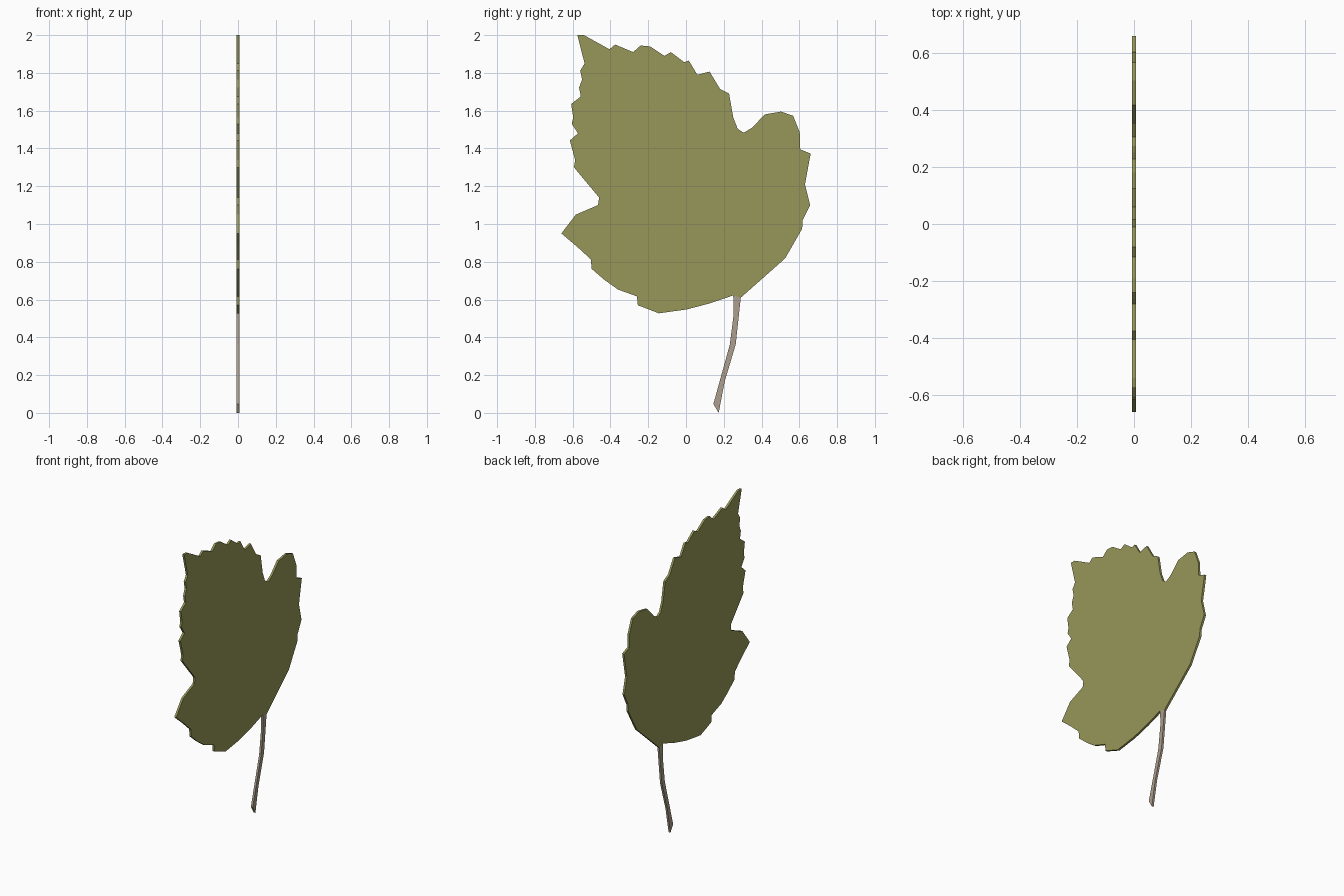
import bpy, bmesh

THICK = 0.014


def material(name, color):
    m = bpy.data.materials.new(name)
    m.diffuse_color = (*color, 1)
    return m


def plate(name, outline, mat):
    """Flat plate in the YZ plane, extruded evenly about x = 0."""
    bm = bmesh.new()
    face = bm.faces.new([bm.verts.new((-THICK / 2, y, z)) for y, z in outline])
    ext = bmesh.ops.extrude_face_region(bm, geom=[face], use_keep_orig=True)
    verts = [v for v in ext["geom"] if isinstance(v, bmesh.types.BMVert)]
    bmesh.ops.translate(bm, vec=(THICK, 0, 0), verts=verts)
    bmesh.ops.recalc_face_normals(bm, faces=bm.faces)
    bmesh.ops.triangulate(bm, faces=[f for f in bm.faces if len(f.verts) > 4])
    mesh = bpy.data.meshes.new(name)
    bm.to_mesh(mesh)
    bm.free()
    mesh.materials.append(mat)
    obj = bpy.data.objects.new(name, mesh)
    bpy.context.collection.objects.link(obj)
    return obj


olive = material("olive green", (0.309, 0.309, 0.100))
brown = material("pale brown", (0.413, 0.342, 0.262))

# Toothed upper edge, from the tip to the notch
upper_edge = [(-.575, 2), (-.54, 2), (-.405, 1.925), (-.375, 1.95), (-.28, 1.91),
              (-.24, 1.945), (-.19, 1.94), (-.115, 1.89), (-.08, 1.91),
              (-.01, 1.857), (.015, 1.865), (.06, 1.79), (.125, 1.807),
              (.18, 1.715), (.228, 1.69), (.25, 1.565), (.273, 1.505), (.305, 1.483)]
# Rounded side lobe down to the stem
side_lobe = [(.35, 1.51), (.417, 1.58), (.503, 1.595), (.567, 1.573), (.602, 1.485),
             (.605, 1.395), (.66, 1.373), (.63, 1.21), (.657, 1.1), (.617, 1.02),
             (.615, .975), (.525, .818), (.29, .61)]
# Lower edge from the stem to the pointed lobe
lower_edge = [(.25, .622), (.127, .58), (.005, .548), (-.143, .527), (-.255, .57),
              (-.26, .617), (-.36, .653), (-.434, .706), (-.5, .763), (-.503, .812),
              (-.577, .88), (-.66, .95)]
# Back edge up to the tip
back_edge = [(-.583, 1.05), (-.466, 1.1), (-.46, 1.14), (-.593, 1.3), (-.587, 1.34),
             (-.615, 1.442), (-.572, 1.48), (-.605, 1.53), (-.597, 1.563),
             (-.608, 1.635), (-.557, 1.675), (-.566, 1.722), (-.55, 1.765),
             (-.56, 1.812), (-.537, 1.85)]
plate("leaf_blade", upper_edge + side_lobe + lower_edge + back_edge, olive)

# Bent stem
plate("leaf_stem", [(.25, .622), (.252, .52), (.232, .362), (.145, .047), (.173, 0),
                    (.205, .167), (.263, .362), (.29, .61)], brown)
